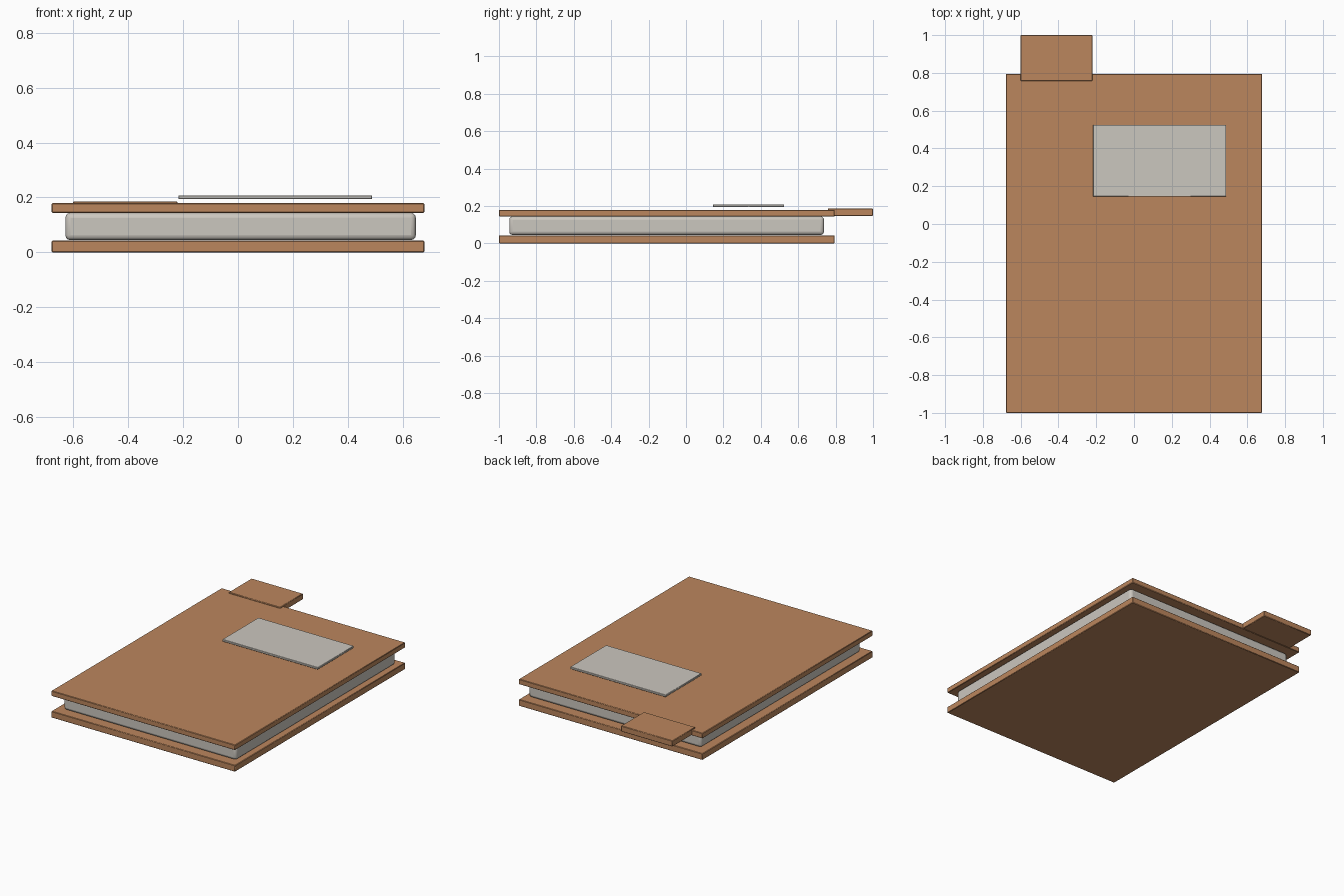
import bpy
from mathutils import Vector

cube = bpy.data.objects.get("Cube")
if cube:
    bpy.data.objects.remove(cube, do_unlink=True)


def make_material(name, rgb):
    mat = bpy.data.materials.new(name)
    mat.use_nodes = True
    mat.diffuse_color = (*rgb, 1)
    bsdf = next(n for n in mat.node_tree.nodes if n.type == 'BSDF_PRINCIPLED')
    bsdf.inputs["Base Color"].default_value = (*rgb, 1)
    bsdf.inputs["Roughness"].default_value = 0.8
    return mat


def make_box(name, low, high, mat, bevel, segments=1):
    """Box between two corners, with bevelled edges."""
    low, high = Vector(low), Vector(high)
    bpy.ops.mesh.primitive_cube_add(size=1, location=(low + high) / 2)
    obj = bpy.context.object
    obj.name = name
    obj.scale = high - low
    bpy.ops.object.transform_apply(location=False, rotation=False, scale=True)
    obj.data.materials.append(mat)
    mod = obj.modifiers.new("Soft edges", 'BEVEL')
    mod.width = bevel
    mod.segments = segments
    bpy.ops.object.shade_smooth_by_angle()
    return obj


tan = make_material("tan card", (0.50, 0.24, 0.11))
paper = make_material("pale grey paper", (0.60, 0.57, 0.52))

# Covers, with the index tab sticking out behind the top one
make_box("back_cover", (-0.678, -1, 0), (0.678, 0.795, 0.043), tan, 0.003)
make_box("front_cover", (-0.678, -1, 0.144), (0.678, 0.795, 0.179), tan, 0.003)
make_box("index_tab", (-0.60, 0.758, 0.147), (-0.22, 1, 0.186), tan, 0.003)

# Stack of paper between the covers
make_box("paper_stack", (-0.628, -0.945, 0.045), (0.647, 0.738, 0.144), paper, 0.018, 3)

# Label floating just above the front cover
make_box("label", (-0.217, 0.145, 0.194), (0.488, 0.525, 0.208), paper, 0.002)
